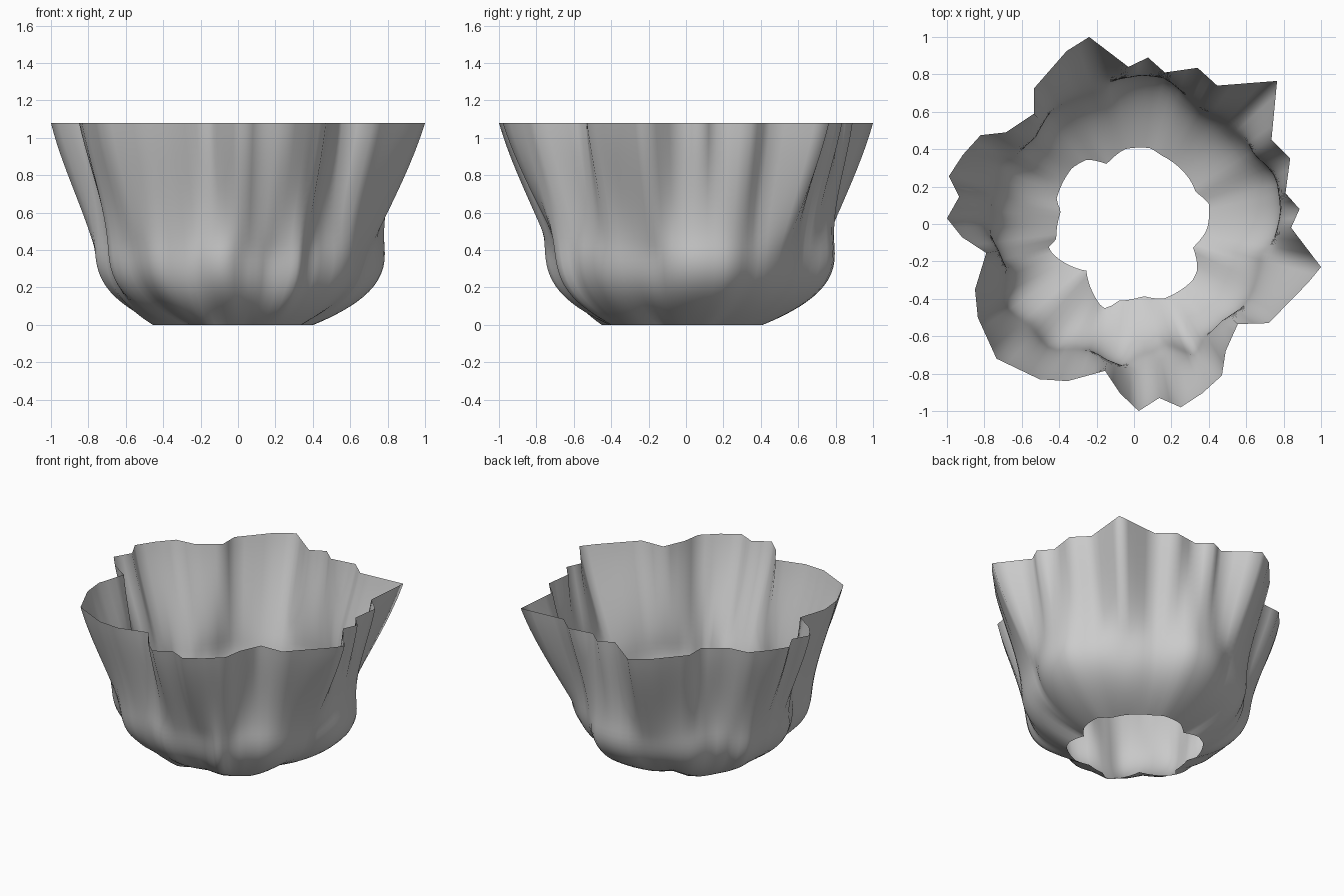
import bpy, bmesh, math
from mathutils import Vector

if "Cube" in bpy.data.objects:
    bpy.data.objects.remove(bpy.data.objects["Cube"])

H, MID = 1.08, .42    # rim height, height of the bowl's belly

# ruffled rim outline (x, y), counter-clockwise
RIM = [(1, -.23), (.84, -.02), (.885, .08), (.81, .165), (.835, .35), (.735, .45),
       (.765, .765), (.445, .74), (.34, .835), (.165, .81), (.075, .89), (-.03, .84),
       (-.24, 1), (-.36, .925), (-.535, .725), (-.535, .59), (-.685, .49), (-.82, .475),
       (-.915, .37), (-.99, .255), (-.935, .145), (-1, .03), (-.92, -.07), (-.79, -.155),
       (-.85, -.35), (-.835, -.5), (-.735, -.72), (-.505, -.83), (-.355, -.84),
       (-.155, -.785), (-.075, -.905), (.025, -1), (.135, -.93), (.25, -.98),
       (.365, -.905), (.47, -.81), (.49, -.68), (.555, -.535), (.72, -.53), (.93, -.315)]

# open foot outline (x, y)
FOOT = [(.39, -.03), (.40, .11), (.33, .17), (.30, .235), (.14, .37), (.09, .405),
        (-.05, .40), (-.145, .32), (-.25, .345), (-.33, .30), (-.415, .13), (-.39, .07),
        (-.415, -.08), (-.46, -.13), (-.405, -.185), (-.255, -.25), (-.175, -.44),
        (-.14, -.46), (-.10, -.41), (.05, -.385), (.155, -.40), (.315, -.30),
        (.34, -.24), (.315, -.125)]

# belly outline (angle, radius)
BELLY = [(4, .785), (18, .80), (30, .74), (45, .76), (60, .71), (70, .75), (78, .80),
         (88, .795), (104, .76), (118, .75), (126, .75), (139, .70), (149, .725),
         (156, .79), (170, .77), (184, .77), (192, .735), (199, .72), (205, .76),
         (212, .82), (225, .79), (237, .81), (243, .755), (252, .71), (258, .74),
         (266, .76), (276, .71), (286, .70), (295, .78), (303, .71), (312, .70),
         (325, .735), (335, .73), (347, .73)]


def angle(x, y):
    return math.degrees(math.atan2(y, x)) % 360


def polar(table, a):
    """Radius of a cyclic (angle, radius) table at angle a."""
    t = sorted(table)
    t = [(t[-1][0] - 360, t[-1][1])] + t + [(t[0][0] + 360, t[0][1])]
    for p, q in zip(t, t[1:]):
        if p[0] <= a <= q[0]:
            return p[1] + (q[1] - p[1]) * (a - p[0]) / (q[0] - p[0])


def wall_radius(z, foot, belly, rim):
    """Wall profile: rounded below the belly, flaring to the rim above it."""
    h = H - MID
    flare = (rim - belly) / h
    slope = max(-.08, min(flare * 1.1, 2 * (flare - .2)))    # slope at the belly
    top = flare * (.7 if flare > .3 else .9)                 # slope at the rim
    if z < MID:
        u = z / MID
        return foot + (belly - foot) * (1 - (1 - u) ** 2.7) + slope * MID * (u ** 3 - u ** 2)
    v = (z - MID) / h
    return (belly + (rim - belly) * (3 * v ** 2 - 2 * v ** 3)
            + slope * h * (v ** 3 - 2 * v ** 2 + v) + top * h * (v ** 3 - v ** 2))


foot_table = [(angle(x, y), math.hypot(x, y)) for x, y in FOOT]

# wall: profile columns along each rim segment, closer together near the foot
ROWS = 30
bm = bmesh.new()
columns = []
for i, p in enumerate(RIM):
    q = RIM[(i + 1) % len(RIM)]
    turn = (angle(*q) - angle(*p)) % 360
    n = max(2, math.ceil(turn / 4))
    for j in range(n):
        x, y = p[0] + (q[0] - p[0]) * j / n, p[1] + (q[1] - p[1]) * j / n
        a = angle(x, y)
        d = Vector((x, y, 0)).normalized()
        radii = polar(foot_table, a), polar(BELLY, a), math.hypot(x, y)
        heights = [H * (k / ROWS) ** 1.5 for k in range(ROWS + 1)]
        columns.append([bm.verts.new(d * wall_radius(z, *radii) + Vector((0, 0, z)))
                        for z in heights])

for i, a in enumerate(columns):
    b = columns[(i + 1) % len(columns)]
    for k in range(ROWS):
        bm.faces.new((a[k], b[k], b[k + 1], a[k + 1])).smooth = True

mesh = bpy.data.meshes.new("ruffled_bowl")
bm.to_mesh(mesh)
bm.free()
bowl = bpy.data.objects.new("ruffled_bowl", mesh)
bpy.context.collection.objects.link(bowl)
